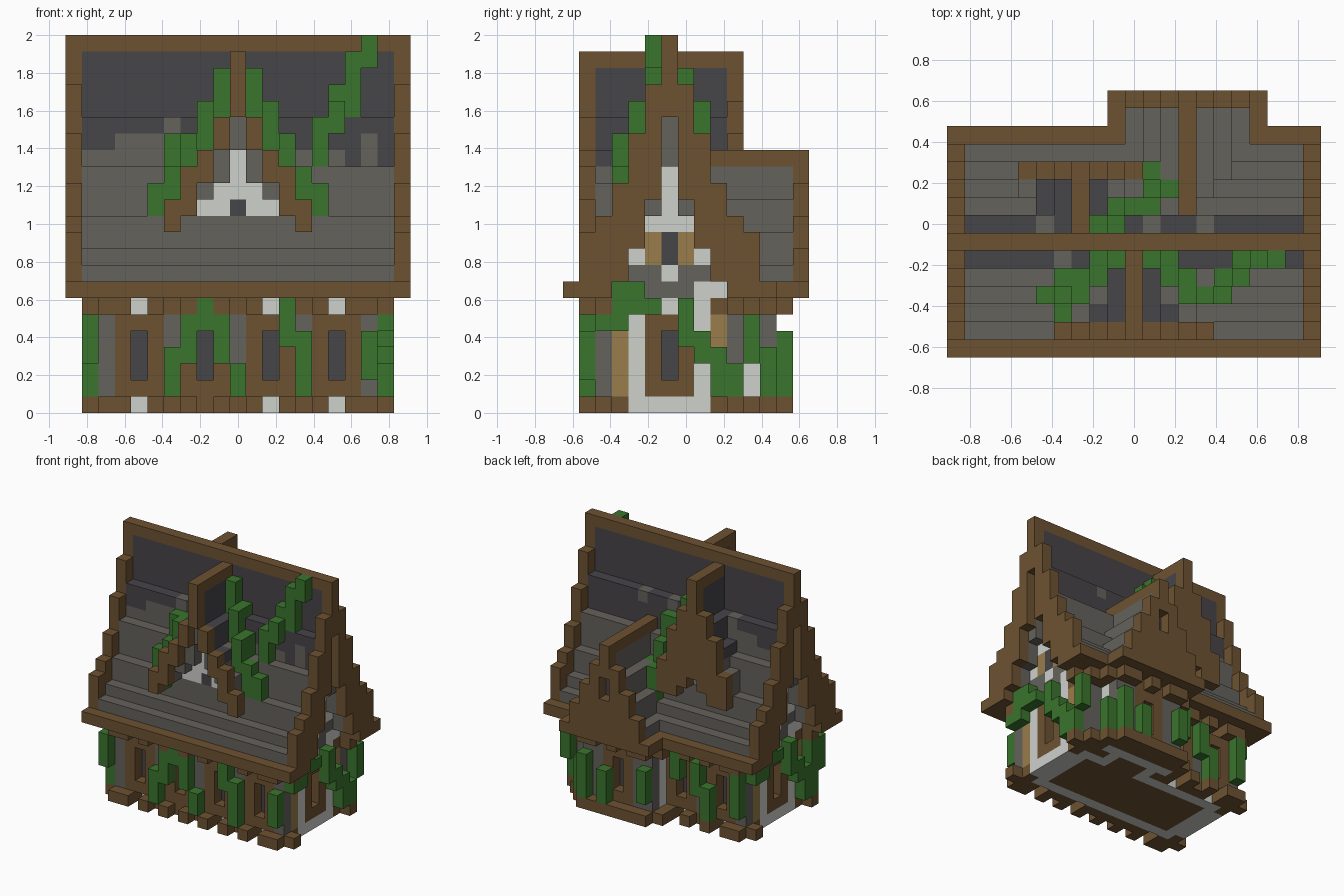
import bpy
import bmesh
from mathutils import Vector

default_cube = bpy.data.objects.get("Cube")
if default_cube:
    bpy.data.objects.remove(default_cube, do_unlink=True)

UNIT = 2 / 23          # edge length of one block
RIDGE = -1             # row of the main ridge along y
COLOURS = {
    "wood": (0.152, 0.085, 0.031),
    "shingle": (0.130, 0.122, 0.107),
    "slate": (0.061, 0.058, 0.066),
    "plaster": (0.620, 0.635, 0.605),
    "timber": (0.320, 0.205, 0.072),
    "vine": (0.042, 0.178, 0.026),
}
names = list(COLOURS)
materials = []
for name, rgb in COLOURS.items():
    material = bpy.data.materials.new(name)
    material.use_nodes = True
    material.diffuse_color = (*rgb, 1)
    shader = material.node_tree.nodes["Principled BSDF"]
    shader.inputs["Base Color"].default_value = (*rgb, 1)
    shader.inputs["Roughness"].default_value = 0.9
    materials.append(material)

cells = {}             # block position -> (part, colour)


def span(value):
    """Inclusive range from one number or a (first, last) pair."""
    first, last = value if isinstance(value, tuple) else (value, value)
    return range(min(first, last), max(first, last) + 1)


def fill(part, colour, x, y, z):
    for i in span(x):
        for j in span(y):
            for k in span(z):
                cells[i, j, k] = (part, colour)


def flip(row):
    """Mirror a row to the other side of the main ridge."""
    return 2 * RIDGE - row


# Floor and wall core
fill("walls", "plaster", (-8, 8), (-5, 3), (0, 6))
fill("floor", "wood", (-6, 6), (-3, 1), 0)
fill("wing_walls", "plaster", (0, 6), (3, 5), (0, 6))
fill("wing_floor", "wood", (2, 4), (2, 3), 0)


# Long walls: stone panels, window frames, recessed panes, beam ends
def long_wall(row, inward, windows, gaps, ends):
    fill("wall_panels", "shingle", ends, row, (1, 5))
    for z in (0, 6):
        fill("wall_beams", "wood", ends, row, z)
        for end in (ends[0] - 1, ends[1] + 1):
            fill("beam_ends", "wood", end, row, z)
        for x in span(ends):
            if x % 2 or x in ends:
                fill("beam_ends", "wood", x, row - inward, z)
        for x in gaps:
            del cells[x, row, z]
    for x in windows:
        fill("window_frames", "wood", (x - 1, x + 1), row, (1, 5))
        fill("window_panes", "slate", x, row + inward, (2, 4))
        for z in span((2, 4)):
            del cells[x, row, z]


long_wall(-5, 1, (-6, -2, 2, 6), (-6, 2, 6), (-8, 8))
long_wall(3, -1, (-6, -2), (-6, -2), (-8, -1))
long_wall(3, -1, (), (), (7, 8))
long_wall(5, -1, (3,), (), (0, 6))
fill("wing_sill", "wood", (1, 5), 6, 0)

# End walls, the same on both sides
for side in (-1, 1):
    wall = 8 * side
    for distance, colour in ((3, "timber"), (4, "shingle")):
        for row in (RIDGE - distance, RIDGE + distance):
            fill("end_wall_posts", colour, wall, row, (1, 5))
            for z in (0, 6):
                fill("wall_beams", "wood", wall, row, z)
    fill("end_window_frame", "wood", wall, (-2, 0), (1, 5))
    fill("end_window", "slate", wall - side, RIDGE, (2, 4))
    for z in span((2, 4)):
        del cells[wall, RIDGE, z]

# Main roof: curved steps, slate high up, hollowed at the gable ends
ROOF_TOP = [21, 17, 14, 11, 9, 8]
ROOF_LOW = [15, 12, 10, 8, 7, 7]
for distance, (top, low) in enumerate(zip(ROOF_TOP, ROOF_LOW)):
    for row in (RIDGE - distance, RIDGE + distance):
        for x in span((-9, 9)):
            slate_from = 16 if x < -7 else 17 if x < -3 else 15
            for z in span((low, top)):
                fill("main_roof", "slate" if z >= slate_from else "shingle", x, row, z)
        if distance < 5:
            fill("gable_walls", "plaster", (-8, 8), row, (7, max(low - 1, 7)))
for row in (-5, flip(-5)):
    fill("eaves", "wood", (-9, 9), (row, row + (-1 if row < 0 else 1)), 7)
for row in (-7, flip(-7)):
    fill("eaves", "wood", (-10, 10), row, 7)
for x, z in ((8, 16), (6, 15), (8, 15), (4, 15), (-4, 17)):
    fill("main_roof", "shingle", x, -2, z)
for x in (-5, 1, 4):
    fill("main_roof", "shingle", x, 0, 17)

# Gable ends: stepped boards around a small window
BOARD_LOW = [18, 13, 10, 8, 7, 7, 7]
BOARD_TOP = [22, 19, 16, 13, 11, 10, 7]
for side in (-1, 1):
    wall = 8 * side
    for distance, (low, top) in enumerate(zip(BOARD_LOW, BOARD_TOP)):
        for row in (RIDGE - distance, RIDGE + distance):
            fill("gable_boards", "wood", 10 * side, row, (low, top))
    fill("main_roof", "shingle", 9 * side, RIDGE, (15, 17))
    fill("gable_walls", "shingle", wall, (-2, 0), 7)
    fill("gable_walls", "shingle", wall, (-3, 1), 8)
    fill("gable_walls", "plaster", wall, RIDGE, 8)
    fill("gable_window_frame", "timber", wall, (-2, 0), (9, 10))
    fill("gable_window", "slate", wall, RIDGE, (9, 10))
fill("ridge_beam", "wood", (-10, 10), RIDGE, 22)

# Rear wing: stepped roof, ridge beam and gable boards
CENTRE = 3
for distance in range(4):
    top = 14 - 2 * distance
    for x in (CENTRE - distance, CENTRE + distance):
        fill("wing_roof", "shingle", x, (1, 6), (7, top))
        fill("wing_gable", "wood", x, 7, (7, top + 1))
        fill("wing_eaves", "wood", x, 6, 7)
for x in (CENTRE - 4, CENTRE + 4):
    fill("wing_eaves", "wood", x, (5, 7), 7)
fill("wing_ridge", "wood", CENTRE, (1, 7), 15)
for z in (11, 12):
    del cells[CENTRE, 7, z]
    fill("wing_window", "slate", CENTRE, 6, z)

# Dormers: steep steps, open gable with boards in front
DORMER_TOP = [20, 17, 15, 13]
DORMER_LOW = [16, 14, 13, 12]
DORMER_SLATE = [18, 16, 15, 14]


def dormer(part, centre, shell, board_row, boards):
    inward = 1 if board_row < RIDGE else -1
    back = RIDGE - inward
    for distance, low in enumerate(DORMER_LOW):
        slate_from = DORMER_SLATE[distance]
        for x in (centre - distance, centre + distance):
            fill(part + "_wall", "plaster", x, (shell + inward, back), (12, low))
            fill(part + "_roof", "shingle", x, (shell, back), (low, slate_from - 1))
            if DORMER_TOP[distance] >= slate_from:
                fill(part + "_roof", "slate", x, (shell, back), (slate_from, DORMER_TOP[distance]))
    for distance, heights in enumerate(boards):
        for x in (centre - distance, centre + distance):
            fill(part + "_boards", "wood", x, board_row, heights)
    fill(part + "_ridge", "wood", centre, (board_row, back), 21)
    fill(part + "_window", "slate", centre, shell + inward, 12)


dormer("front_dormer", 0, -5, -6, [(18, 21), (16, 17), (14, 15), (12, 14), (11, 12)])
dormer("back_dormer", -3, 2, 3, [(13, 21), (12, 18), (11, 16), (11, 13)])
for x in (-2, 2):
    fill("front_dormer_roof", "shingle", x, -4, 15)
fill("back_dormer_roof", "shingle", -1, 2, 15)
fill("back_dormer_roof", "slate", -6, 1, 13)


# Vines on the roof: columns of blocks resting on each step
def roof_vine(row, columns):
    base = ROOF_TOP[abs(row - RIDGE)] + 1
    for x, height in columns.items():
        fill("roof_vines", "vine", x, row, (base, base + height - 1))


roof_vine(-2, {-2: 1, -1: 3, 1: 3, 2: 1, 6: 2, 7: 4})
roof_vine(-3, {-4: 2, -3: 2, -2: 4, 2: 4, 3: 2, 5: 3})
roof_vine(-4, {-5: 2, -4: 3, -3: 5, 3: 5, 4: 3, 5: 2})
fill("roof_vines", "vine", -4, -5, 11)
fill("roof_vines", "vine", 8, -2, (21, 22))
fill("roof_vines", "vine", 6, -3, (17, 18))
roof_vine(0, {-2: 3, -1: 2})
roof_vine(1, {-1: 4, 0: 2, 1: 2})
roof_vine(2, {1: 3, 2: 1})
roof_vine(3, {1: 3})

# Vines on the walls, one block proud: column -> heights
FRONT = {-4: (1, 3), -3: (3, 5), -2: (5, 6), -1: (3, 5), 0: (1, 2),
         3: (4, 6), 4: (1, 4), 8: (2, 4)}
BACK = {-8: (2, 5), -5: (1, 3), -4: (3, 5), -2: (4, 6)}
WING = {0: (2, 4), 4: (1, 3), 6: (1, 4)}
for row, columns in ((-6, FRONT), (4, BACK), (6, WING)):
    for x, heights in columns.items():
        fill("wall_vines", "vine", x, row, heights)
fill("wall_vines", "vine", 7, 5, (1, 3))
fill("wall_vines", "vine", -9, -5, (2, 5))
ENDS = {-5: 5, -4: (5, 7), -3: (6, 7), -2: 6, 0: (4, 6), 1: (3, 4), 2: (1, 3), 3: (1, 2), 4: (3, 5)}
for row, heights in ENDS.items():
    fill("end_vines", "vine", 9, row, heights)
    fill("end_vines", "vine", -9, flip(row), heights)

# Turn the blocks into one mesh per part, keeping only exposed faces
AXES = [Vector(v) for v in ((1, 0, 0), (0, 1, 0), (0, 0, 1))]
parts = {}
for position, (part, colour) in cells.items():
    parts.setdefault(part, []).append((position, colour))
for part, blocks in parts.items():
    mesh = bmesh.new()
    for position, colour in blocks:
        centre = Vector(position) + AXES[2] / 2
        for a in range(3):
            for sign in (1, -1):
                normal = AXES[a] * sign
                if tuple(int(c) for c in Vector(position) + normal) in cells:
                    continue
                u, v = AXES[(a + 1) % 3] / 2, AXES[(a + 2) % 3] / 2 * sign
                middle = centre + normal / 2
                corners = (middle - u - v, middle + u - v, middle + u + v, middle - u + v)
                face = mesh.faces.new([mesh.verts.new(c * UNIT) for c in corners])
                face.material_index = names.index(colour)
    bmesh.ops.remove_doubles(mesh, verts=mesh.verts[:], dist=UNIT / 100)
    data = bpy.data.meshes.new(part)
    mesh.to_mesh(data)
    mesh.free()
    for material in materials:
        data.materials.append(material)
    bpy.context.collection.objects.link(bpy.data.objects.new(part, data))
